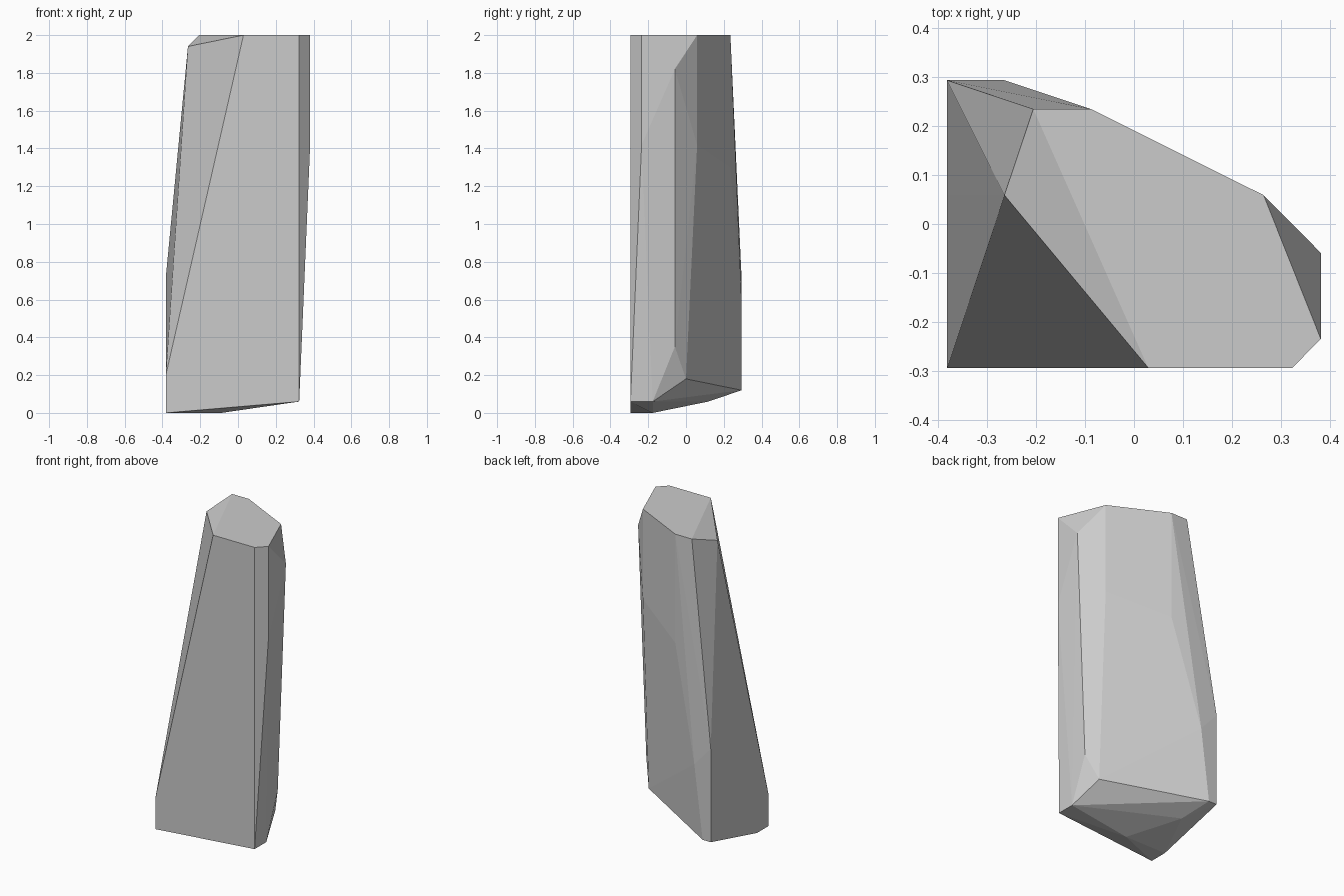
import bpy, bmesh

# Corner points of the stone, listed from the crown down to the base
crown = [(-.206, .235, 2), (-.088, .235, 2), (.265, .059, 2), (.382, -.235, 2),
         (.324, -.294, 2), (.029, -.294, 2), (-.265, .059, 1.94), (.382, -.059, 1.82)]
sides = [(.382, -.235, 1.42), (.265, .059, 1.42), (-.088, .235, 1.3),
         (-.382, .294, .72), (-.265, .294, .59), (-.382, .059, .53),
         (.324, -.059, .35), (-.382, -.294, .2)]
base = [(.265, 0, .18), (-.382, .294, .12), (-.324, .294, .12), (-.265, .118, .06),
        (.324, -.176, .06), (.324, -.294, .06), (-.088, -.176, 0),
        (-.382, -.176, 0), (-.382, -.294, 0)]

# Wrap the corners in a faceted convex skin
bm = bmesh.new()
for p in crown + sides + base:
    bm.verts.new(p)
hull = bmesh.ops.convex_hull(bm, input=bm.verts)
unused = [v for v in bm.verts if not v.link_faces]
bmesh.ops.delete(bm, geom=unused, context='VERTS')
bmesh.ops.recalc_face_normals(bm, faces=bm.faces)

# Standing stone
mesh = bpy.data.meshes.new("standing_stone")
bm.to_mesh(mesh)
bm.free()
stone = bpy.data.objects.new("standing_stone", mesh)
bpy.context.collection.objects.link(stone)
